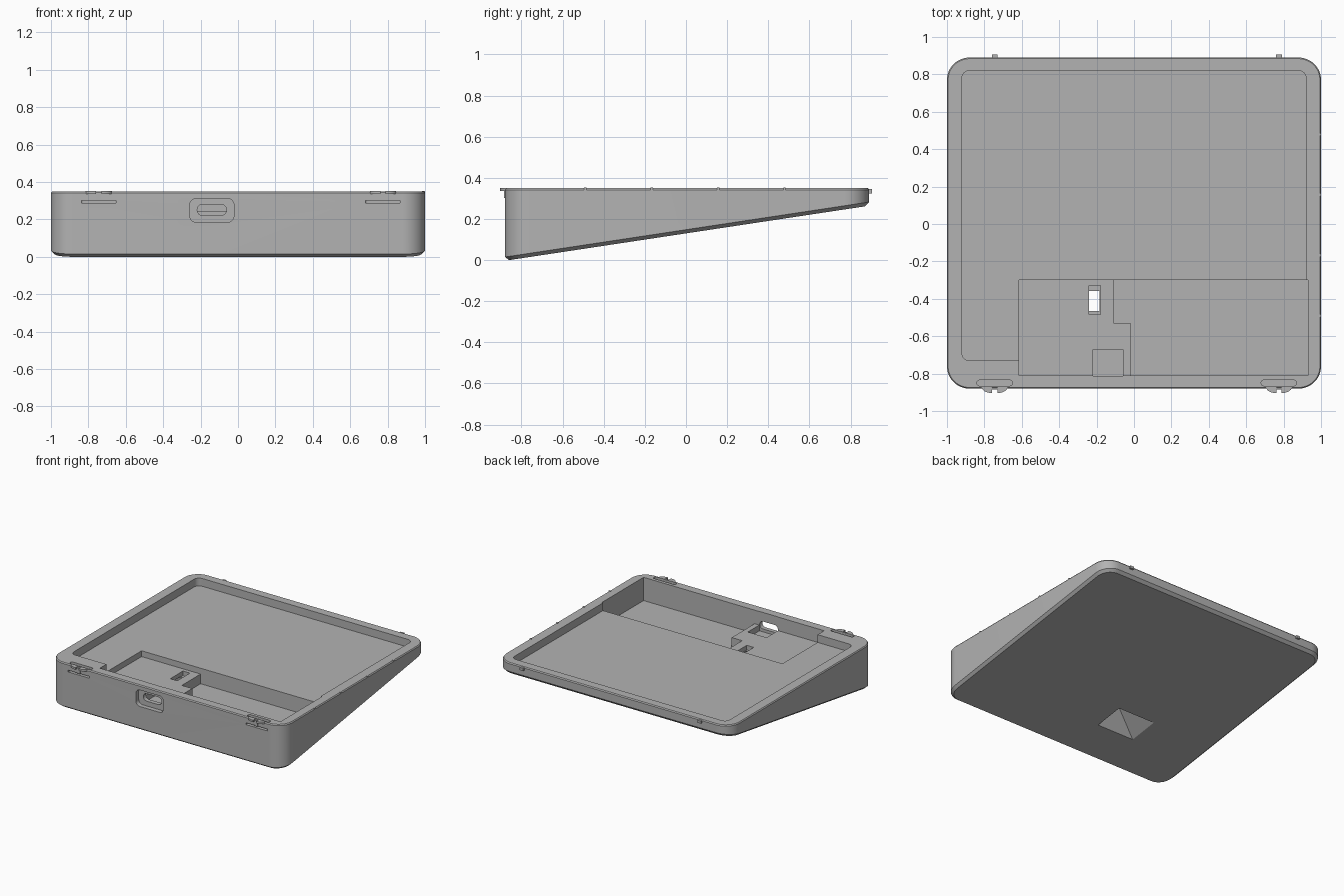
import bpy
import math

cube = bpy.data.objects.get("Cube")
if cube:
    bpy.data.objects.remove(cube, do_unlink=True)

# Single plain grey
grey = bpy.data.materials.new("plain grey")
grey.use_nodes = True
COLOUR = (0.45, 0.45, 0.45, 1)
grey.diffuse_color = COLOUR
grey.node_tree.nodes["Principled BSDF"].inputs["Base Color"].default_value = COLOUR

TOP = 0.35
SHELF = 0.29
PLATFORM = 0.245
FLOOR = 0.17
ABOVE = 0.5
CLIPS = (-0.745, 0.775)


def under(y):
    """Height of the sloping underside."""
    return 0.151 * (y + 0.86)


def rounded(a0, a1, b0, b1, r, n=8):
    """Rounded rectangle as a list of 2D points."""
    pts = []
    corners = ((a1 - r, b1 - r), (a0 + r, b1 - r), (a0 + r, b0 + r), (a1 - r, b0 + r))
    for q, (ca, cb) in enumerate(corners):
        for i in range(n + 1):
            t = math.pi / 2 * (q + i / n)
            pts.append((ca + r * math.cos(t), cb + r * math.sin(t)))
    return pts


def rect(a0, a1, b0, b1):
    return [(a1, b1), (a0, b1), (a0, b0), (a1, b0)]


def loft(name, loops):
    """Closed solid through loops with equal point counts."""
    n = len(loops[0])
    verts = [p for loop in loops for p in loop]
    faces = [tuple(reversed(range(n))), tuple(range(len(verts) - n, len(verts)))]
    for k in range(len(loops) - 1):
        for i in range(n):
            j = (i + 1) % n
            faces.append((k * n + i, k * n + j, (k + 1) * n + j, (k + 1) * n + i))
    mesh = bpy.data.meshes.new(name)
    mesh.from_pydata(verts, [], faces)
    mesh.materials.append(grey)
    ob = bpy.data.objects.new(name, mesh)
    bpy.context.collection.objects.link(ob)
    return ob


def prism(name, outline, z0, z1):
    return loft(name, [[(x, y, z) for x, y in outline] for z in (z0, z1)])


def front_prism(name, outline, y0, y1):
    """Outline in x and z, run from the deeper y1 to the nearer y0."""
    return loft(name, [[(x, y, z) for x, z in outline] for y in (y1, y0)])


def box(name, x0, x1, y0, y1, z0, z1):
    return prism(name, rect(x0, x1, y0, y1), z0, z1)


# Wedge body with chamfered rims
def ring(inset, height):
    pts = rounded(-1 + inset, 1 - inset, -0.88 + inset, 0.89 - inset, 0.12 - inset, 12)
    return [(x, y, height(y)) for x, y in pts]


body = loft("wedge_case", [
    ring(0.02, under),
    ring(0, lambda y: under(y) + 0.018),
    ring(0, lambda y: TOP - 0.008),
    ring(0.006, lambda y: TOP),
])

# Tray recess, deep compartment, raised platform and port notch
cutters = [
    prism("tray_cut", rounded(-0.92, 0.92, -0.73, 0.82, 0.04), SHELF, ABOVE),
    box("platform_cut", -0.615, 0.0, -0.81, -0.30, PLATFORM, ABOVE),
    prism("compartment_cut",
          [(0.93, -0.30), (-0.11, -0.30), (-0.11, -0.53),
           (-0.02, -0.53), (-0.02, -0.81), (0.93, -0.81)], FLOOR, ABOVE),
    box("notch_cut", -0.22, -0.06, -0.812, -0.67, 0.20, ABOVE),
]

# Front port: shallow rounded recess and a through slot
cutters += [
    front_prism("port_recess_cut", rounded(-0.258, -0.022, 0.185, 0.312, 0.035), -0.95, -0.845),
    front_prism("port_slot_cut", rounded(-0.218, -0.062, 0.222, 0.28, 0.028), -0.95, -0.79),
]

# Platform window with a flared opening underneath
low = [(x, y, under(y) - 0.002) for x, y in rect(-0.46, -0.14, -0.56, -0.33)]
high = [(x, y, 0.22) for x, y in rect(-0.228, -0.188, -0.46, -0.36)]
cutters += [
    loft("flare_cut", [low, high]),
    box("window_cut", -0.24, -0.18, -0.485, -0.33, 0.21, ABOVE),
]

# Flex slots around the two front clips
for cx in CLIPS:
    cutters += [
        prism("top_slot_cut", rounded(cx - 0.095, cx + 0.095, -0.865, -0.835, 0.014), 0.288, ABOVE),
        box("front_slot_cut", cx - 0.092, cx + 0.092, -0.95, -0.85, 0.288, 0.302),
    ]

for cutter in cutters:
    cutter.hide_render = True
    mod = body.modifiers.new(cutter.name, "BOOLEAN")
    mod.operation = "DIFFERENCE"
    mod.solver = "EXACT"
    mod.object = cutter

# Bake the cuts and drop the helpers
graph = bpy.context.evaluated_depsgraph_get()
baked = bpy.data.meshes.new_from_object(body.evaluated_get(graph))
body.modifiers.clear()
body.data = baked
for cutter in cutters:
    bpy.data.objects.remove(cutter, do_unlink=True)

parts = [body]
for side, cx in zip(("right", "left"), CLIPS):
    # Split curved lip of each front clip, with its centre rib
    for s in (-1, 1):
        arc = [(cx + s * 0.014, -0.866)]
        for i in range(9):
            t = math.radians(10 * i)
            arc.append((cx + s * (0.014 + 0.056 * math.sin(t)), -0.87 - 0.034 * math.cos(t)))
        arc.append((cx + s * 0.07, -0.866))
        if s > 0:
            arc.reverse()
        parts.append(prism(side + "_clip_lip", arc[::-1], 0.336, 0.351))
    parts.append(box(side + "_clip_rib", cx - 0.014, cx + 0.014, -0.886, -0.866, 0.302, 0.346))
    # Back locating tab
    parts.append(box(side + "_back_tab", cx - 0.015, cx + 0.015, 0.88, 0.905, 0.325, 0.345))

# Tiny bumps along the left rim
for i in range(4):
    y = -0.49 + i * 0.323
    parts.append(box("rim_bump", 0.985, 1.0, y - 0.006, y + 0.006, 0.335, 0.352))

# Smooth rounded corners, crisp edges
bpy.ops.object.select_all(action="DESELECT")
for ob in parts:
    ob.select_set(True)
bpy.context.view_layer.objects.active = body
bpy.ops.object.shade_smooth_by_angle(angle=math.radians(25))
